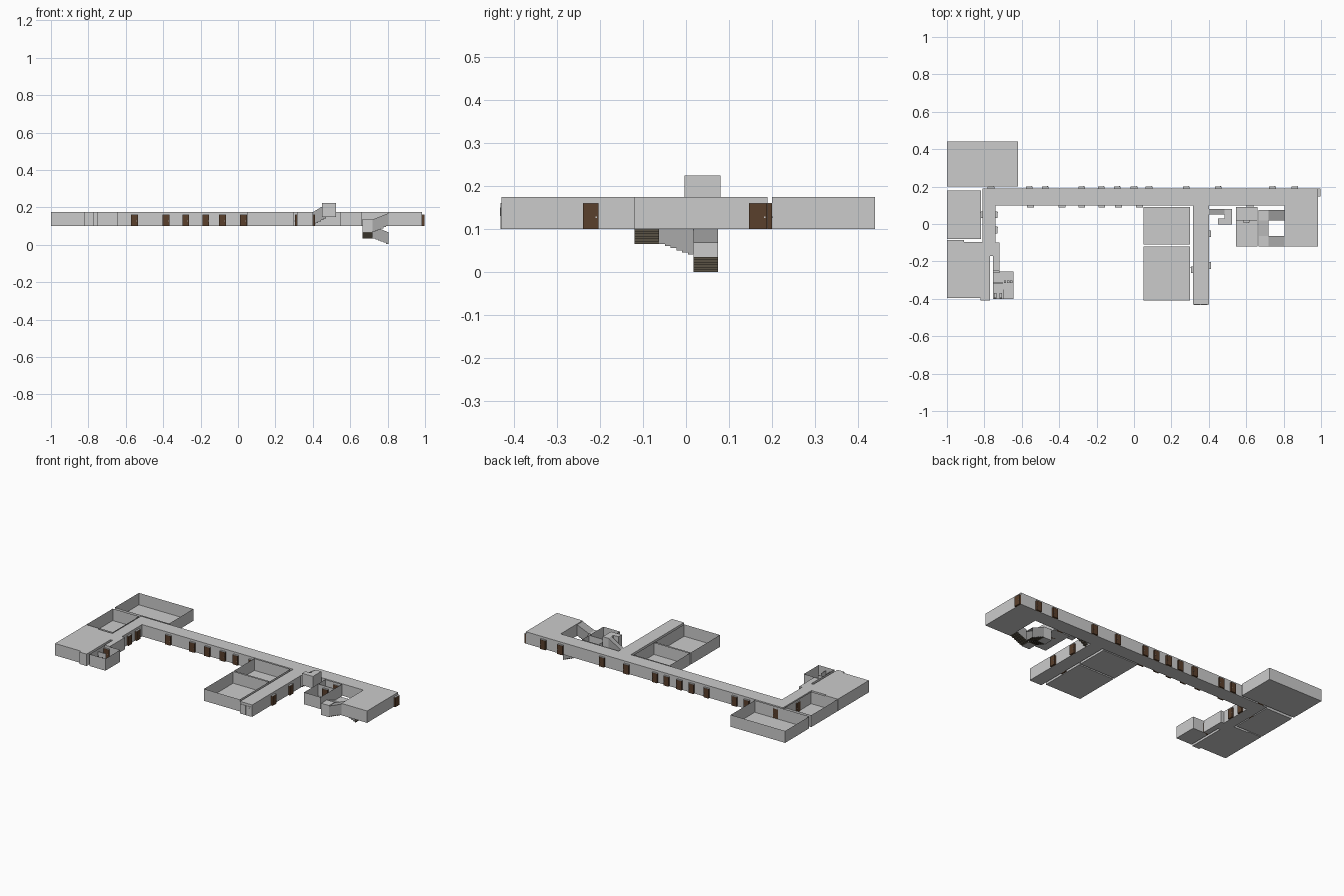
import bpy, bmesh
from mathutils import Vector

if "Cube" in bpy.data.objects:
    bpy.data.objects.remove(bpy.data.objects["Cube"])

Z0, Z1 = 0.10, 0.175   # floor and ceiling of the main storey

brown = bpy.data.materials.new("door_brown")
brown.diffuse_color = (0.10, 0.05, 0.025, 1)
brown.use_nodes = True
brown.node_tree.nodes["Principled BSDF"].inputs["Base Color"].default_value = brown.diffuse_color
step_mat = bpy.data.materials.new("step_brown")
step_mat.diffuse_color = (0.10, 0.085, 0.06, 1)
step_mat.use_nodes = True
step_mat.node_tree.nodes["Principled BSDF"].inputs["Base Color"].default_value = step_mat.diffuse_color
grey = bpy.data.materials.new("wall_grey")
grey.diffuse_color = (0.4, 0.4, 0.4, 1)
grey.use_nodes = True
grey.node_tree.nodes["Principled BSDF"].inputs["Base Color"].default_value = grey.diffuse_color


def finish(name, bm, mats=()):
    bmesh.ops.recalc_face_normals(bm, faces=bm.faces)
    me = bpy.data.meshes.new(name)
    bm.to_mesh(me)
    bm.free()
    for m in mats:
        me.materials.append(m)
    ob = bpy.data.objects.new(name, me)
    bpy.context.collection.objects.link(ob)
    return ob


def prism(name, outline, z0=Z0, z1=Z1, top=True, mats=()):
    """Floor plan outline raised into walls, with or without a ceiling."""
    bm = bmesh.new()
    lo = [bm.verts.new((x, y, z0)) for x, y in outline]
    hi = [bm.verts.new((x, y, z1)) for x, y in outline]
    n = len(outline)
    bm.faces.new(lo)
    if top:
        bm.faces.new(hi)
    for i in range(n):
        j = (i + 1) % n
        bm.faces.new((lo[i], lo[j], hi[j], hi[i]))
    return finish(name, bm, mats)


def box(name, x0, x1, y0, y1, z0=Z0, z1=Z1, top=True, mats=()):
    return prism(name, [(x0, y0), (x1, y0), (x1, y1), (x0, y1)], z0, z1, top, mats)


def flight(name, axis, a0, a1, b0, b1, za, zb, head=0.07, steps=6):
    """Open-ended stair tunnel: stepped floor, side walls, sloped ceiling."""
    pts = []
    for i in range(steps):
        a, an = (a0 + (a1 - a0) * k / steps for k in (i, i + 1))
        z, zn = (za + (zb - za) * k / steps for k in (i, i + 1))
        pts += [(a, z), (an, z)] if zb < za else [(a, zn), (an, zn)]
    pts = [(a0, za)] + pts if zb > za else pts + [(a1, zb)]
    pts += [(a1, zb + head), (a0, za + head)]
    bm = bmesh.new()
    place = (lambda a, b, z: (a, b, z)) if axis == 'x' else (lambda a, b, z: (b, a, z))
    rows = [[bm.verts.new(place(a, b, z)) for a, z in pts] for b in (b0, b1)]
    n = len(pts)
    for r in rows:
        bm.faces.new(r)
    for i in range(n - 1):
        if i == n - 3:          # open end
            continue
        f = bm.faces.new((rows[0][i], rows[0][i + 1], rows[1][i + 1], rows[1][i]))
        f.material_index = 1 if i < n - 3 else 0
    return finish(name, bm, (grey, step_mat))


def door(name, x, y, nx, ny, w=0.036):
    """Brown leaf standing out from a wall along (nx, ny), with lintel and knob."""
    t, h = 0.011, w / 2
    def slab(part, a0, a1, d0, d1, z0, z1, mats=()):
        xs = sorted((x + nx * d0 + abs(ny) * a0, x + nx * d1 + abs(ny) * a1))
        ys = sorted((y + ny * d0 + abs(nx) * a0, y + ny * d1 + abs(nx) * a1))
        box(name + part, *xs, *ys, z0, z1, True, mats)
    slab("_leaf", -h, h, -0.001, t, Z0, Z0 + 0.059, (brown,))
    slab("_lintel", -h, h, -0.001, t, Z0 + 0.059, Z0 + 0.061)
    slab("_knob", h - 0.007, h - 0.004, t, t + 0.002, Z0 + 0.026, Z0 + 0.029)


# Corridors, entrance hall and the roofed south-west room in one outline
prism("corridors", [
    (-.81, .19), (.985, .19), (.985, -.12), (.805, -.12), (.805, .10),
    (.40, .10), (.40, -.43), (.315, -.43), (.315, .10), (-.74, .10),
    (-.74, -.10), (-.72, -.10), (-.72, -.25), (-.755, -.25), (-.755, -.17),
    (-.77, -.17), (-.77, -.41), (-.82, -.41), (-.82, -.395), (-1, -.395),
    (-1, -.085), (-.91, -.085), (-.91, -.095), (-.81, -.095)])

# Rooms without a ceiling
for name, r in {
    "north_west_room": (-1, -.62, .20, .44),
    "west_room": (-1, -.817, -.08, .18),
    "classroom_north": (.05, .30, -.11, .092),
    "classroom_south": (.05, .30, -.41, -.12),
    "store_room": (.545, .66, -.12, .092),
    "washroom": (-.755, -.645, -.40, -.253),
}.items():
    box(name, *r, top=False)

# Store room partition and inner door
box("store_partition", .545, .66, .018, .022)
door("store_door", .60, .018, 0, -1)

# Washroom fittings
box("washroom_screen", -.755, -.70, -.318, -.314, Z0, .16)
for i, x in enumerate((-.727, -.697)):
    box(f"stall_divider_{i}", x - .001, x + .001, -.40, -.35, Z0 + .008, .155)
for i, x in enumerate((-.742, -.712)):
    box(f"toilet_bowl_{i}", x - .006, x + .006, -.39, -.37, Z0, .118)
    box(f"toilet_tank_{i}", x - .007, x + .007, -.399, -.391, Z0, .13)
for i, x in enumerate((-.69, -.672, -.656)):
    box(f"sink_{i}", x - .006, x + .006, -.316, -.303, .118, .128)

# Doors along the main corridor
for i, x in enumerate((-.765, -.56, -.475, -.28, -.175, -.09, 0, .08, .28, .45, .74, .86)):
    door(f"back_door_{i}", x, .19, 0, 1)
for i, x in enumerate((-.553, -.385, -.28, -.172, -.083, .03, .62)):
    door(f"front_door_{i}", x, .10, 0, -1)

# Doors along the side corridors, hall end and washroom
for i, (x, y, s) in enumerate(((.40, -.052, 1), (.40, -.222, 1), (.315, -.245, -1),
                               (-.81, .05, -1), (-.74, .05, 1), (-.74, -.032, 1))):
    door(f"side_door_{i}", x, y, s, 0)
door("end_door", .985, .168, 1, 0, .042)
door("washroom_door", -.737, -.25, 0, -1)

# Grey double exit doors at the south end of the side corridor
for i, x in enumerate((.339, .376)):
    box(f"exit_door_{i}", x - .017, x + .017, -.432, -.43, Z0, .16)
    box(f"exit_window_{i}", x - .006, x + .006, -.433, -.432, .13, .15)

# Stairs leading up, turning back on a landing
flight("upper_flight", 'x', .40, .485, .05, .08, Z0, .15, .075)
box("upper_landing", .485, .525, -.003, .08, .15, .225)
box("upper_return", .45, .485, -.003, .03, .15, .225)

# Stairs leading down in a U of three flights and two landings
flight("lower_flight_1", 'x', .805, .72, -.12, -.063, .10, .065)
box("lower_landing_1", .665, .72, -.12, -.063, .065, .138)
flight("lower_flight_2", 'y', -.063, .018, .665, .72, .065, .035)
# second landing stays open towards the last flight
bm = bmesh.new()
bmesh.ops.create_cube(bm, size=1)
for v in bm.verts:
    v.co = Vector((.6925, .0465, .07)) + v.co * Vector((.055, .057, .07))
open_face = [f for f in bm.faces if f.calc_center_median().x > .71]
bmesh.ops.delete(bm, geom=open_face, context='FACES_ONLY')
finish("lower_landing_2", bm)
flight("lower_flight_3", 'x', .72, .805, .018, .075, .035, 0, .067)
